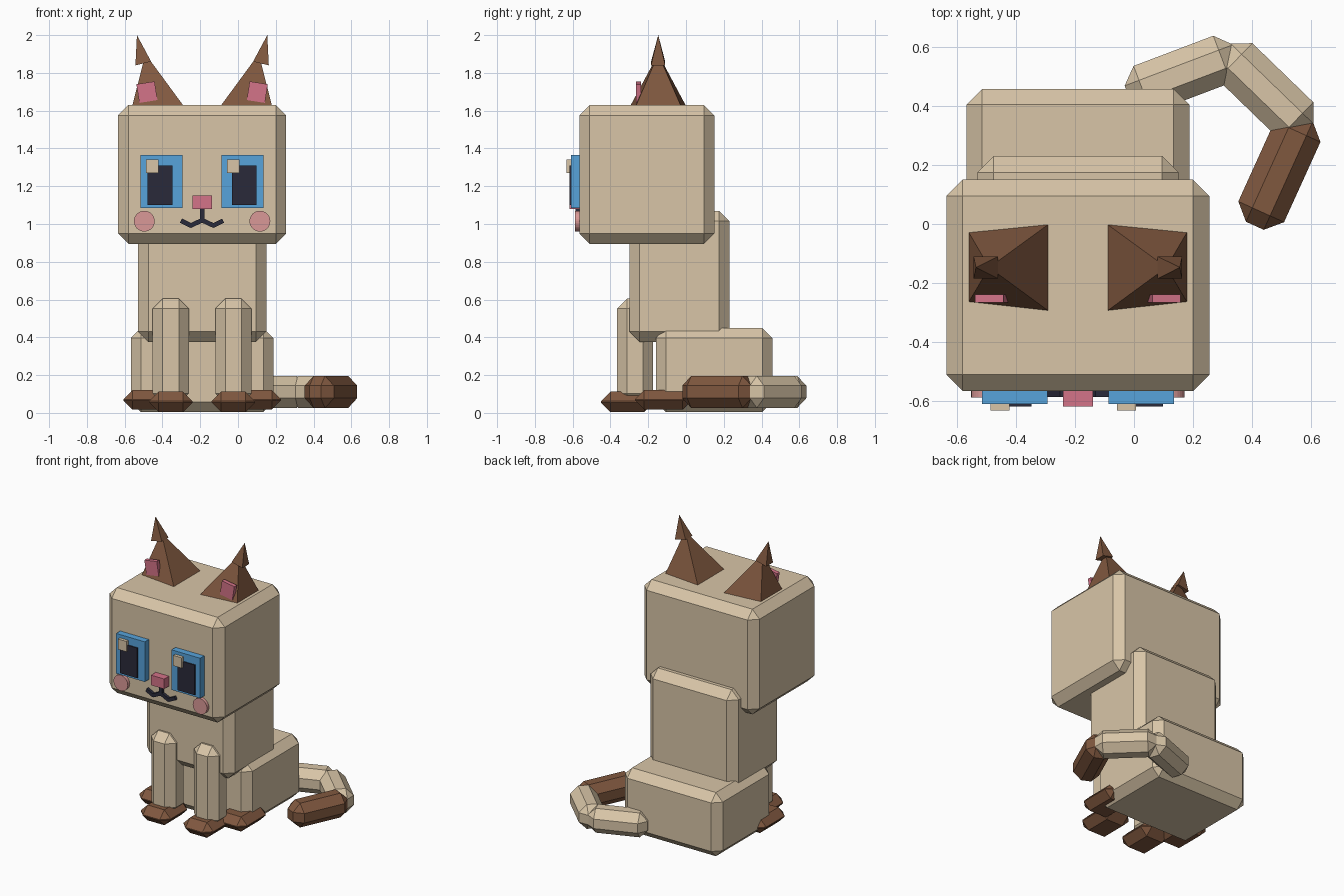
import bpy, bmesh, math
from mathutils import Vector, Matrix

cube = bpy.data.objects.get("Cube")
if cube:
    bpy.data.objects.remove(cube, do_unlink=True)

MID = -0.19          # the body's own centre line
SIDES = (("left", 1), ("right", -1))


def material(name, *rgb):
    lin = [((c / 255 + 0.055) / 1.055) ** 2.4 for c in rgb] + [1]
    m = bpy.data.materials.new(name)
    m.use_nodes = True
    m.diffuse_color = lin
    m.node_tree.nodes["Principled BSDF"].inputs["Base Color"].default_value = lin
    return m


cream = material("cream fur", 216, 197, 167)
brown = material("brown fur", 128, 88, 63)
blue = material("iris blue", 87, 163, 219)
dark = material("pupil dark", 42, 42, 58)
pink = material("nose pink", 211, 115, 136)
rose = material("cheek rose", 218, 153, 151)


def finish(name, bm, mat):
    bmesh.ops.recalc_face_normals(bm, faces=bm.faces[:])
    me = bpy.data.meshes.new(name)
    bm.to_mesh(me)
    bm.free()
    me.materials.append(mat)
    ob = bpy.data.objects.new(name, me)
    bpy.context.collection.objects.link(ob)
    return ob


def block(name, mat, centre, size, bevel=0.0, turn=0.0, axis="Z"):
    """Chamfered box, turned about one axis."""
    bm = bmesh.new()
    bmesh.ops.create_cube(bm, size=1)
    bmesh.ops.scale(bm, vec=size, verts=bm.verts)
    if bevel:
        bmesh.ops.bevel(bm, geom=bm.edges[:], offset=bevel, segments=1,
                        profile=0.5, affect="EDGES", clamp_overlap=True)
    bm.transform(Matrix.Translation(centre) @ Matrix.Rotation(turn, 4, axis))
    return finish(name, bm, mat)


def span(name, mat, x, y, z, bevel=0.0):
    """Box given by its extents on each axis."""
    return block(name, mat, [(a + b) / 2 for a, b in (x, y, z)],
                 [abs(b - a) for a, b in (x, y, z)], bevel)


def spike(name, mat, base, apex):
    """Four-sided pyramid."""
    bm = bmesh.new()
    ring = [bm.verts.new(p) for p in base]
    top = bm.verts.new(apex)
    bm.faces.new(ring)
    for i in range(4):
        bm.faces.new((ring[i], ring[(i + 1) % 4], top))
    return finish(name, bm, mat)


def both(a, b, s):
    """Extent on x, measured outward from the centre line."""
    return MID + s * a, MID + s * b


# Body and head
span("head", cream, (-0.635, 0.255), (-0.565, 0.15), (0.895, 1.63), 0.055)
span("chest", cream, (-0.53, 0.15), (-0.30, 0.23), (0.375, 1.07), 0.055)
span("hindquarters", cream, (-0.567, 0.187), (-0.16, 0.457), (0.005, 0.45), 0.053)

for side, s in SIDES:
    # Legs and feet
    span(side + "_front_leg", cream, both(0.07, 0.262, s), (-0.365, -0.175), (0.05, 0.605), 0.053)
    span(side + "_front_foot", brown, both(0.05, 0.28, s), (-0.45, -0.17), (0.005, 0.112), 0.05)
    span(side + "_hind_foot", brown, both(0.187, 0.417, s), (-0.27, 0.03), (0.018, 0.12), 0.048)

    # Ear, ear tip and ear lining
    ear = [(0.37, -0.265), (0.098, -0.295), (0.098, 0.0), (0.37, -0.027)]
    spike(side + "_ear", brown, [(MID + s * d, y, 1.625) for d, y in ear],
          (MID + s * 0.30, -0.147, 1.9))
    tuft = [(0.353, -0.185, 1.84), (0.27, -0.185, 1.86), (0.27, -0.11, 1.86), (0.353, -0.11, 1.84)]
    spike(side + "_ear_tip", brown, [(MID + s * d, y, z) for d, y, z in tuft],
          (MID + s * 0.345, -0.147, 2.0))
    block(side + "_ear_lining", pink, (MID + s * 0.292, -0.252, 1.698),
          (0.097, 0.028, 0.1), turn=s * math.radians(9), axis="Y")

    # Eye
    span(side + "_iris", blue, both(0.103, 0.325, s), (-0.61, -0.55), (1.085, 1.365))
    span(side + "_pupil", dark, both(0.157, 0.288, s), (-0.618, -0.6), (1.10, 1.31))
    glint = -0.486 if s < 0 else -0.058
    span(side + "_eye_glint", cream, (glint, glint + 0.065), (-0.632, -0.6), (1.27, 1.342))

    # Cheek disc
    bm = bmesh.new()
    bmesh.ops.create_cone(bm, cap_ends=True, segments=32, radius1=0.055, radius2=0.055, depth=0.04)
    bm.transform(Matrix.Translation((MID + s * 0.306, -0.567, 1.015))
                 @ Matrix.Rotation(math.pi / 2, 4, "X"))
    finish(side + "_cheek", bm, rose)

    # Mouth curve, two short bars per side
    path = [Vector((0.0, 1.02)), Vector((0.06, 0.992)), Vector((0.108, 1.016))]
    for part, a, b in (("inner", path[0], path[1]), ("outer", path[1], path[2])):
        c, d = (a + b) / 2, b - a
        block(f"{side}_mouth_{part}", dark, (MID + s * c.x, -0.57, c.y),
              (d.length + 0.008, 0.03, 0.024), turn=-s * math.atan2(d.y, d.x), axis="Y")

# Nose and lip line
span("nose", pink, (-0.24, -0.138), (-0.618, -0.55), (1.08, 1.15))
span("lip_line", dark, (-0.201, -0.177), (-0.585, -0.55), (1.01, 1.085))

# Tail, three chamfered segments curling forward
tail = [("tail_base", cream, (-0.02, 0.437), (0.347, 0.576)),
        ("tail_bend", cream, (0.304, 0.587), (0.585, 0.315)),
        ("tail_end", brown, (0.575, 0.36), (0.409, -0.006))]
for name, mat, a, b in tail:
    a, b = Vector(a), Vector(b)
    c, d = (a + b) / 2, b - a
    block(name, mat, (c.x, c.y, 0.111), (d.length, 0.17, 0.17), 0.052, math.atan2(d.y, d.x))
